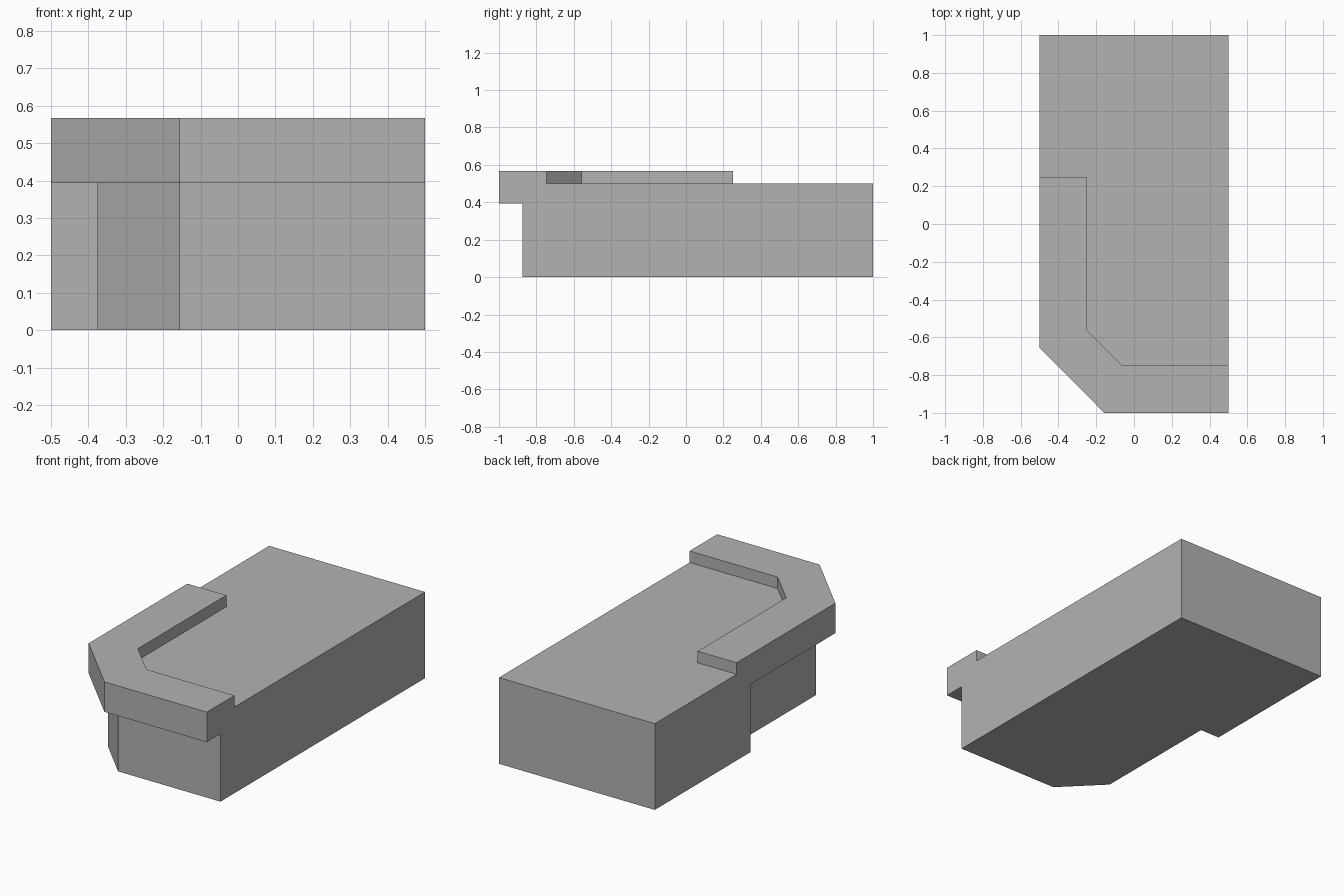
import bpy, bmesh, math

cube = bpy.data.objects.get("Cube")
if cube:
    bpy.data.objects.remove(cube, do_unlink=True)

# Single grey material
grey = bpy.data.materials.new("plain grey")
grey.use_nodes = True
colour = (0.45, 0.45, 0.45, 1)
grey.diffuse_color = colour
bsdf = next(n for n in grey.node_tree.nodes if n.type == 'BSDF_PRINCIPLED')
bsdf.inputs["Base Color"].default_value = colour


def prism(name, outline, bottom, top):
    """Extrude a plan outline between two heights."""
    bm = bmesh.new()
    face = bm.faces.new([bm.verts.new((x, y, bottom)) for x, y in outline])
    result = bmesh.ops.extrude_face_region(bm, geom=[face])
    moved = [v for v in result["geom"] if isinstance(v, bmesh.types.BMVert)]
    bmesh.ops.translate(bm, vec=(0, 0, top - bottom), verts=moved)
    bmesh.ops.recalc_face_normals(bm, faces=bm.faces)
    mesh = bpy.data.meshes.new(name)
    bm.to_mesh(mesh)
    bm.free()
    mesh.materials.append(grey)
    obj = bpy.data.objects.new(name, mesh)
    bpy.context.collection.objects.link(obj)
    return obj


SIDE, BACK, FRONT = 0.5, 1.0, -1.0
DECK, LEDGE, RIM = 0.5, 0.393, 0.567
CORNER = -0.157          # where the front meets the chamfer
RECESS = 0.125           # how far the base sits under the counter

# Base block, set back beneath the counter and chamfered at one corner
block = prism("counter_block", [
    (SIDE, BACK), (-SIDE, BACK), (-SIDE, RECESS), (-SIDE + RECESS, RECESS),
    (-SIDE + RECESS, -0.655), (CORNER, FRONT + RECESS), (SIDE, FRONT + RECESS),
], 0, DECK)

# Raised counter, an L-shaped band with matching chamfers
band = prism("counter_band", [
    (SIDE, FRONT), (CORNER, FRONT), (-SIDE, -0.655), (-SIDE, 0.25),
    (-0.25, 0.25), (-0.25, -0.56), (-0.065, -0.747), (SIDE, -0.747),
], LEDGE, RIM)
band.hide_render = True

# Join the two into one clean solid
union = block.modifiers.new("join_band", 'BOOLEAN')
union.operation = 'UNION'
union.solver = 'EXACT'
union.object = band
bpy.context.view_layer.objects.active = block
bpy.ops.object.modifier_apply(modifier=union.name)
bpy.data.objects.remove(band, do_unlink=True)

# Merge coplanar faces left by the join
bm = bmesh.new()
bm.from_mesh(block.data)
bmesh.ops.remove_doubles(bm, verts=bm.verts, dist=0.0001)
bmesh.ops.dissolve_limit(bm, angle_limit=math.radians(1),
                         verts=bm.verts, edges=bm.edges)
bm.to_mesh(block.data)
bm.free()
